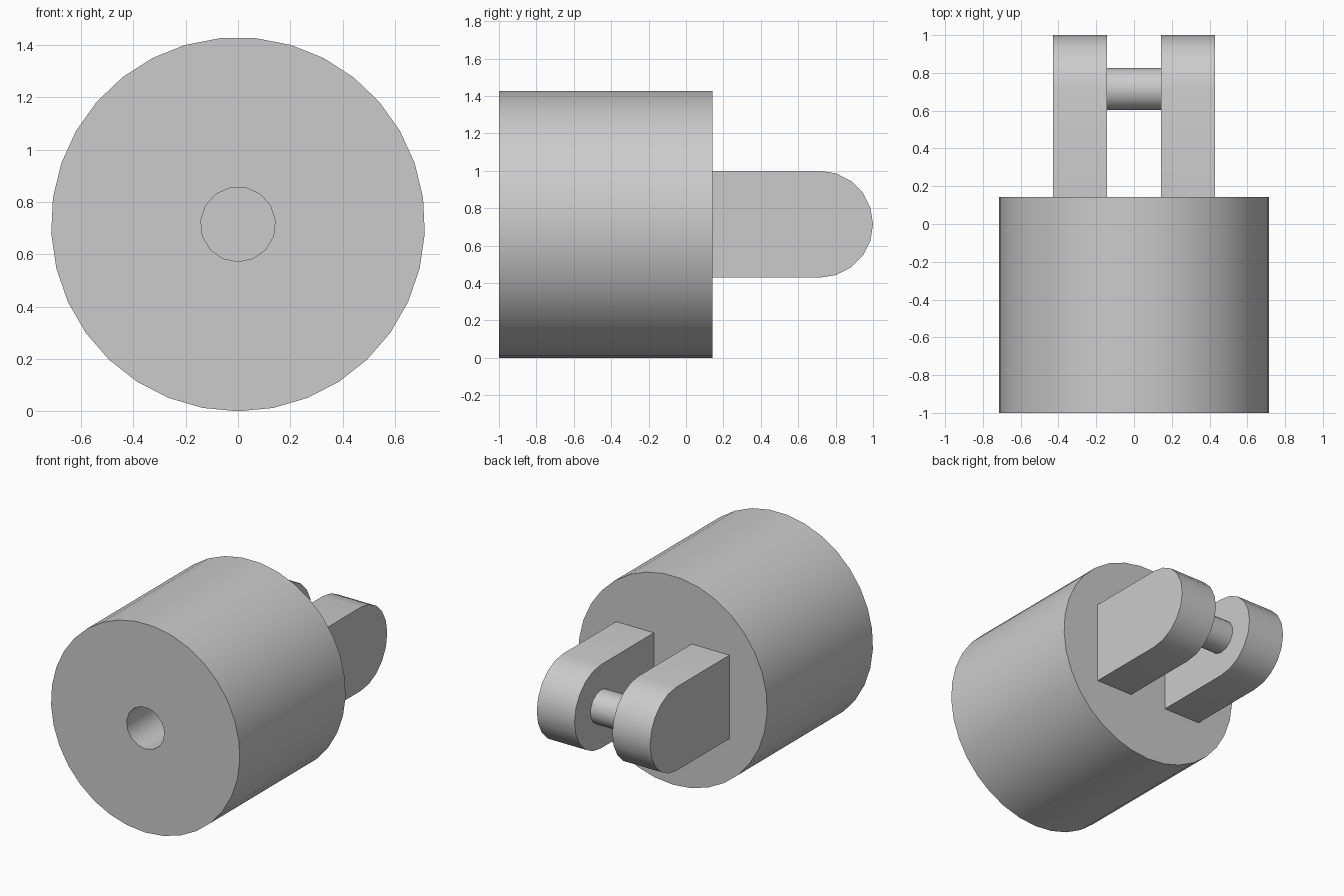
import bpy
import bmesh
from math import sin, cos, pi, radians

cube = bpy.data.objects.get("Cube")
if cube:
    bpy.data.objects.remove(cube, do_unlink=True)

UNIT = 1 / 7          # the whole model sits on a seventh-of-a-unit module
MID_Z = 5 * UNIT      # height of the shared axis
PIN_Y = 5 * UNIT      # centre of the lug rounding and the pin

grey = bpy.data.materials.new("plain grey")
grey.use_nodes = True
colour = (0.6, 0.6, 0.6, 1)
grey.diffuse_color = colour
grey.node_tree.nodes["Principled BSDF"].inputs["Base Color"].default_value = colour


def finish(name, bm):
    """Turn a bmesh into a shaded object with the grey material."""
    bmesh.ops.recalc_face_normals(bm, faces=bm.faces)
    mesh = bpy.data.meshes.new(name)
    bm.to_mesh(mesh)
    bm.free()
    mesh.materials.append(grey)
    obj = bpy.data.objects.new(name, mesh)
    bpy.context.collection.objects.link(obj)
    bpy.ops.object.select_all(action='DESELECT')
    obj.select_set(True)
    bpy.context.view_layer.objects.active = obj
    bpy.ops.object.shade_smooth_by_angle(angle=radians(35))
    return obj


def circle(radius, sides):
    """Points of a polygon with one corner pointing straight down."""
    return [(radius * sin(2 * pi * i / sides), -radius * cos(2 * pi * i / sides))
            for i in range(sides)]


def ring(bm, points, y):
    return [bm.verts.new((x, y, MID_Z + z)) for x, z in points]


def wall(bm, a, b):
    for i in range(len(a)):
        j = (i + 1) % len(a)
        bm.faces.new((a[i], a[j], b[j], b[i]))


def extrude_x(name, outline, x0, x1):
    """Solid made from a (y, z) outline, running along x."""
    bm = bmesh.new()
    a, b = [[bm.verts.new((x, y, z)) for y, z in outline] for x in (x0, x1)]
    wall(bm, a, b)
    bm.faces.new(a)
    bm.faces.new(b)
    return finish(name, bm)


# Round body with a blind hole in its front
bm = bmesh.new()
outer, bore = circle(5 * UNIT, 33), circle(UNIT, 15)
front, back = ring(bm, outer, -1), ring(bm, outer, UNIT)
mouth, floor = ring(bm, bore, -1), ring(bm, bore, -2 * UNIT)
wall(bm, front, back)
wall(bm, mouth, floor)
bm.faces.new(back)
bm.faces.new(floor)
rim = [e for e in bm.edges if all(v.co.y < -0.99 for v in e.verts)]
bmesh.ops.triangle_fill(bm, edges=rim, use_beauty=True, normal=(0, -1, 0))
finish("body", bm)

# Pair of round-ended lugs on the back
STEPS = 10
lug_radius = 2 * UNIT
arc = [(PIN_Y + lug_radius * cos(a), MID_Z + lug_radius * sin(a))
       for a in (pi * i / STEPS - pi / 2 for i in range(STEPS + 1))]
outline = [(UNIT, MID_Z - lug_radius)] + arc + [(UNIT, MID_Z + lug_radius)]
for name, side in (("left_lug", 1), ("right_lug", -1)):
    extrude_x(name, outline, side * UNIT, side * 3 * UNIT)

# Cross pin held between the lugs
pin = [(PIN_Y + y, MID_Z + z) for y, z in circle(0.8 * UNIT, 14)]
extrude_x("cross_pin", pin, -2 * UNIT, 2 * UNIT)
